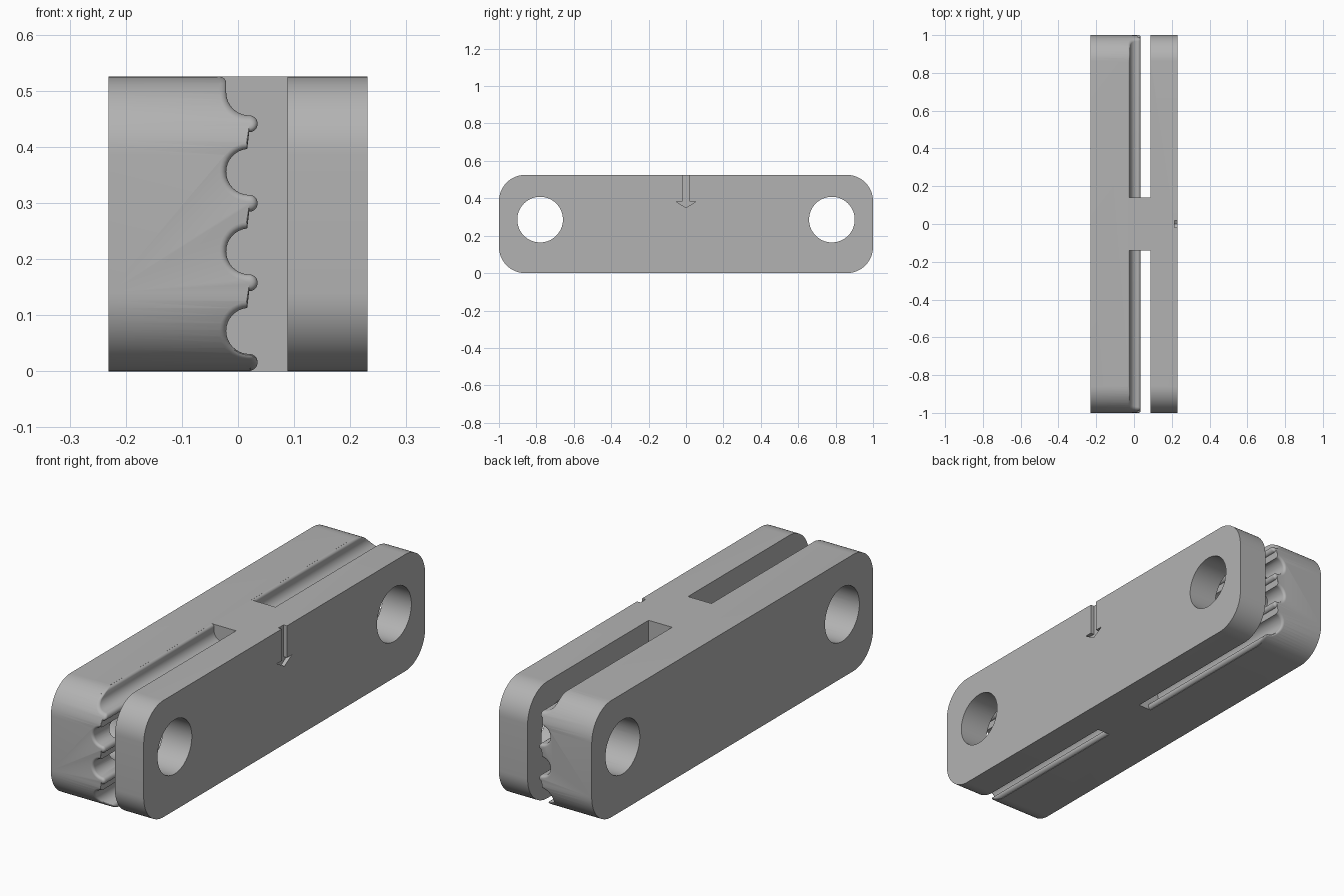
import bpy, bmesh, math

cube = bpy.data.objects.get("Cube")
if cube:
    bpy.data.objects.remove(cube, do_unlink=True)

HALF_W, HEIGHT, CORNER = 0.231, 0.525, 0.14
PITCH, GROOVE_R, TOOTH_R = 0.1417, 0.041, 0.015
TOOTH_X, SLOT_RIGHT, SLOT_START = 0.02, 0.088, 0.14
LIP = 0.012

grey = bpy.data.materials.new("grey plastic")
grey.use_nodes = True
grey.diffuse_color = (0.45, 0.45, 0.45, 1)
grey.node_tree.nodes["Principled BSDF"].inputs["Base Color"].default_value = grey.diffuse_color


def arc(cx, cz, r, start, end, n=10):
    """Points along an arc, angles in degrees."""
    angles = [math.radians(start + (end - start) * i / n) for i in range(n + 1)]
    return [(cx + r * math.cos(a), cz + r * math.sin(a)) for a in angles]


def loft(name, rings):
    """Closed solid through a list of equal-length rings."""
    bm = bmesh.new()
    loops = [[bm.verts.new(p) for p in ring] for ring in rings]
    n = len(loops[0])
    for a, b in zip(loops, loops[1:]):
        for i in range(n):
            bm.faces.new((a[i], a[(i + 1) % n], b[(i + 1) % n], b[i]))
    bm.faces.new(loops[0][::-1])
    bm.faces.new(loops[-1])
    bmesh.ops.recalc_face_normals(bm, faces=bm.faces)
    mesh = bpy.data.meshes.new(name)
    bm.to_mesh(mesh)
    bm.free()
    mesh.materials.append(grey)
    obj = bpy.data.objects.new(name, mesh)
    bpy.context.collection.objects.link(obj)
    return obj


def prism(name, outline, x0, x1):
    """Extrude a (y, z) outline along x."""
    return loft(name, [[(x, y, z) for y, z in outline] for x in (x0, x1)])


def end_y(z):
    """Distance of the rounded end of the body from the middle at height z."""
    over = max(0, abs(min(max(z, 0), HEIGHT) - HEIGHT / 2) - HEIGHT / 2 + CORNER)
    return 1 - CORNER + math.sqrt(max(0, CORNER ** 2 - over ** 2))


def slot_outline(d):
    """Toothed slot section in (x, z), with the toothed side widened by d."""
    tooth, groove = TOOTH_R - d, GROOVE_R + d
    reach = GROOVE_R + TOOTH_R
    first = TOOTH_R + 0.001 + reach
    pts = [(TOOTH_X - 0.01, -0.05)]
    for i in range(4):
        z = first + PITCH * i
        pts += arc(TOOTH_X, z - reach, tooth, -80 if i == 0 else -90, 0, 6)
        pts += arc(TOOTH_X, z - reach, tooth, 3, 90, 6)
        pts += arc(TOOTH_X, z, groove, -95, -180 if i == 3 else -265, 16)
    # rounded lip at the top edge
    pts += arc(TOOTH_X - groove - LIP, HEIGHT - LIP, LIP, 0, 80, 6)
    pts += [(TOOTH_X - groove - LIP, HEIGHT + 0.05),
            (SLOT_RIGHT, HEIGHT + 0.05), (SLOT_RIGHT, -0.05)]
    return pts


def slot_cutter(side):
    """Toothed slot that flares softly where it meets the rounded end."""
    rings = [[(x, side * SLOT_START, z) for x, z in slot_outline(0)]]
    for k in range(6):
        a = math.radians(18 * k)
        back, d = LIP * (1 - math.sin(a)), LIP * (1 - math.cos(a))
        rings.append([(x, side * (end_y(z) - back), z) for x, z in slot_outline(d)])
    rings.append([(x, side * 1.2, z) for x, z in slot_outline(LIP)])
    return loft("slot_cutter", rings)


# Clamp body with rounded ends
outline = []
for sy, sz, start in ((1, 1, 0), (-1, 1, 90), (-1, -1, 180), (1, -1, 270)):
    outline += arc(sy * (1 - CORNER), HEIGHT / 2 + sz * (HEIGHT / 2 - CORNER),
                   CORNER, start, start + 90, 16)
body = prism("clamp_body", outline, -HALF_W, HALF_W)

# Belt slots and bolt holes at both ends
cutters = []
for side in (1, -1):
    cutters.append(slot_cutter(side))
    hole = arc(side * 0.78, 0.286, 0.122, 0, 360, 64)[:-1]
    cutters.append(prism("hole_cutter", hole, -0.4, 0.4))

# Direction arrow engraved in one side
half = [(0.018, 0.6), (0.018, 0.382), (0.053, 0.382)]
arrow = half + [(0, 0.35)] + [(-y, z) for y, z in reversed(half)]
cutters.append(prism("arrow_cutter", arrow, HALF_W - 0.017, 0.4))

bpy.context.view_layer.objects.active = body
for cutter in cutters:
    cutter.hide_render = True
    mod = body.modifiers.new("cut", 'BOOLEAN')
    mod.operation, mod.solver, mod.object = 'DIFFERENCE', 'EXACT', cutter
    bpy.ops.object.modifier_apply(modifier=mod.name)
    bpy.data.objects.remove(cutter, do_unlink=True)

bpy.ops.object.select_all(action='DESELECT')
body.select_set(True)
bpy.ops.object.shade_smooth_by_angle(angle=math.radians(30))
